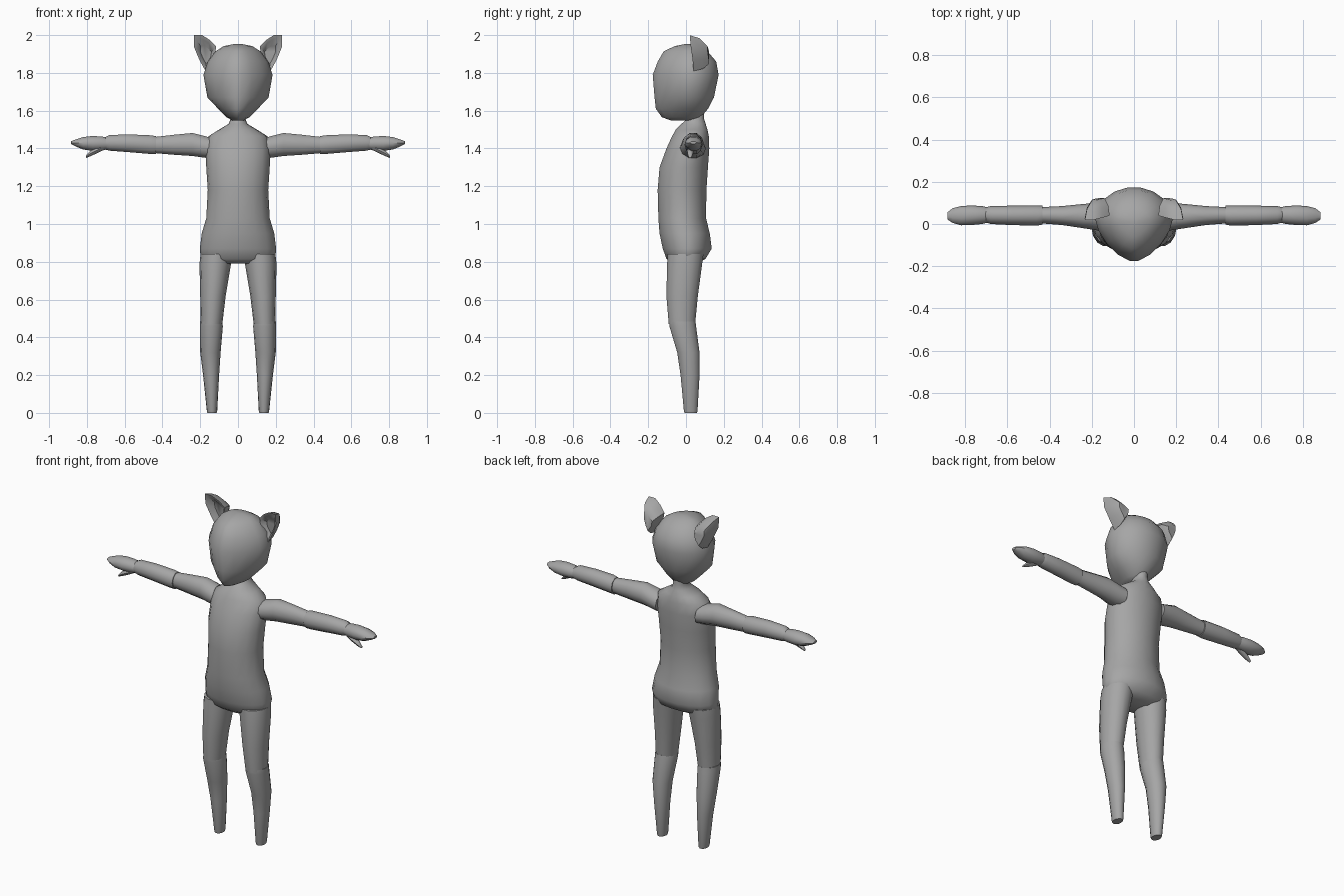
import bpy, bmesh, math
from mathutils import Vector

grey = bpy.data.materials.new("mid grey")
grey.diffuse_color = (0.38, 0.38, 0.38, 1)


def finish(name, bm, angle=50):
    bmesh.ops.recalc_face_normals(bm, faces=bm.faces)
    mesh = bpy.data.meshes.new(name)
    bm.to_mesh(mesh)
    bm.free()
    obj = bpy.data.objects.new(name, mesh)
    bpy.context.collection.objects.link(obj)
    mesh.materials.append(grey)
    bpy.ops.object.select_all(action='DESELECT')
    bpy.context.view_layer.objects.active = obj
    obj.select_set(True)
    bpy.ops.object.shade_smooth_by_angle(angle=math.radians(angle))


def bridge(bm, loops, cap_start=True, cap_end=True):
    rows = [[bm.verts.new(p) for p in loop] for loop in loops]
    n = len(rows[0])
    for a, b in zip(rows, rows[1:]):
        for i in range(n):
            j = (i + 1) % n
            bm.faces.new((a[i], a[j], b[j], b[i]))
    if cap_start:
        bm.faces.new(rows[0])
    if cap_end:
        bm.faces.new(rows[-1])


def section(u0, u1, v0, v1, n, wedge=2.0, mid=None):
    """Closed oval between the limits; wedge < 2 sharpens the low-v half."""
    cu, hu = (u0 + u1) / 2, (u1 - u0) / 2
    cv = (v0 + v1) / 2 if mid is None else mid
    pts = []
    for i in range(n):
        t = 2 * math.pi * i / n
        c, s = math.cos(t), math.sin(t)
        p = 2 / wedge if s < 0 else 1
        u = math.copysign(abs(c) ** p, c)
        v = math.copysign(abs(s) ** p, s)
        pts.append((cu + hu * u, cv + v * ((v1 - cv) if s >= 0 else (cv - v0))))
    return pts


def upright(name, rings, n=14, side=1, wedge=2.0, angle=50):
    """Loft of rings (z, x0, x1, y0, y1) stacked in height."""
    bm = bmesh.new()
    bridge(bm, [[(side * x, y, z) for x, y in section(x0, x1, y0, y1, n, wedge)]
                for z, x0, x1, y0, y1 in rings])
    finish(name, bm, angle)


def sideways(name, rings, side, n=10):
    """Loft of rings (x, y0, y1, z0, z1) running outwards."""
    bm = bmesh.new()
    bridge(bm, [[(side * x, y, z) for y, z in section(y0, y1, z0, z1, n)]
                for x, y0, y1, z0, z1 in rings])
    finish(name, bm)


# Torso and neck: z, half width, front, back
torso = [(0.79, 0.15, -0.07, 0.06), (0.815, 0.197, -0.105, 0.105),
         (0.87, 0.202, -0.125, 0.138), (0.95, 0.192, -0.142, 0.128),
         (1.03, 0.168, -0.148, 0.108), (1.18, 0.16, -0.152, 0.11),
         (1.30, 0.168, -0.142, 0.118), (1.40, 0.17, -0.105, 0.125),
         (1.465, 0.155, -0.075, 0.122), (1.50, 0.10, -0.055, 0.115),
         (1.53, 0.05, -0.025, 0.105), (1.56, 0.037, 0.01, 0.095),
         (1.62, 0.04, 0.01, 0.10)]
upright("torso", [(z, -w, w, a, b) for z, w, a, b in torso], 18, angle=70)

# Head with a face that comes to a soft ridge: z, half width, front, back, widest y
head = [(1.548, 0.03, -0.08, 0.05, 0.01), (1.565, 0.06, -0.13, 0.08, 0.01),
        (1.61, 0.105, -0.163, 0.118, 0.01), (1.67, 0.162, -0.17, 0.15, 0.01),
        (1.79, 0.183, -0.18, 0.175, 0.02), (1.86, 0.16, -0.153, 0.162, 0.02),
        (1.915, 0.118, -0.12, 0.115, 0.02), (1.942, 0.075, -0.06, 0.07, 0.02),
        (1.953, 0.02, -0.005, 0.03, 0.015)]
bm = bmesh.new()
bridge(bm, [[(x, y, z) for x, y in section(-w, w, a, b, 18, 1.55, m)]
            for z, w, a, b, m in head])
finish("head", bm, 70)

# Ear rim outline: x, y, z
rim = [(0.233, 0.02, 2.0), (0.19, 0.02, 2.0), (0.15, 0.03, 1.975),
       (0.115, 0.04, 1.94), (0.125, 0.04, 1.88), (0.172, 0.04, 1.81),
       (0.205, 0.035, 1.87), (0.234, 0.025, 1.94)]

for side, label in ((1, "left"), (-1, "right")):
    # Cupped ear: back shell, rim and recessed inner face
    def ear_loop(scale, depth):
        mid = Vector((0.165, 0.035, 1.885))
        out = []
        for p in rim:
            q = mid + (Vector(p) - mid) * scale
            out.append((side * q.x, q.y + depth, q.z))
        return out
    bm = bmesh.new()
    bridge(bm, [ear_loop(0.5, 0.085), ear_loop(0.85, 0.05), ear_loop(1, 0),
                ear_loop(0.8, 0.005), ear_loop(0.5, 0.035)])
    finish(label + "_ear", bm)

    # Arm in two sleeves, then a mitten hand and thumb
    sideways(label + "_upper_arm",
             [(0.13, -0.035, 0.105, 1.345, 1.455), (0.175, -0.03, 0.10, 1.348, 1.468),
              (0.24, -0.02, 0.095, 1.357, 1.485), (0.34, -0.005, 0.085, 1.364, 1.475),
              (0.44, 0.003, 0.08, 1.373, 1.463)], side)
    sideways(label + "_forearm",
             [(0.435, -0.003, 0.087, 1.367, 1.467), (0.46, -0.008, 0.088, 1.368, 1.472),
              (0.58, -0.005, 0.087, 1.378, 1.477), (0.68, 0.0, 0.085, 1.386, 1.473),
              (0.705, 0.008, 0.078, 1.393, 1.46)], side)
    sideways(label + "_hand",
             [(0.68, 0.01, 0.075, 1.395, 1.455), (0.72, 0.0, 0.085, 1.388, 1.465),
              (0.77, -0.005, 0.088, 1.385, 1.468), (0.82, -0.006, 0.085, 1.393, 1.462),
              (0.86, 0.005, 0.075, 1.41, 1.448), (0.885, 0.022, 0.055, 1.423, 1.438)], side)
    sideways(label + "_thumb",
             [(0.71, 0.01, 0.05, 1.392, 1.425), (0.75, 0.006, 0.042, 1.373, 1.405),
              (0.785, 0.008, 0.036, 1.357, 1.385), (0.805, 0.014, 0.03, 1.35, 1.362)],
             side, 8)

    # Leg in two parts meeting at the knee
    upright(label + "_thigh",
            [(0.84, 0.03, 0.198, -0.10, 0.095), (0.79, 0.037, 0.204, -0.102, 0.088),
             (0.62, 0.065, 0.2, -0.106, 0.065), (0.47, 0.083, 0.197, -0.093, 0.05)], 14, side)
    upright(label + "_shin",
            [(0.485, 0.085, 0.2, -0.09, 0.052), (0.46, 0.08, 0.202, -0.09, 0.055),
             (0.32, 0.092, 0.2, -0.048, 0.073), (0.2, 0.1, 0.185, -0.03, 0.073),
             (0.01, 0.11, 0.165, -0.012, 0.062), (0.0, 0.113, 0.162, -0.009, 0.059)], 14, side)
